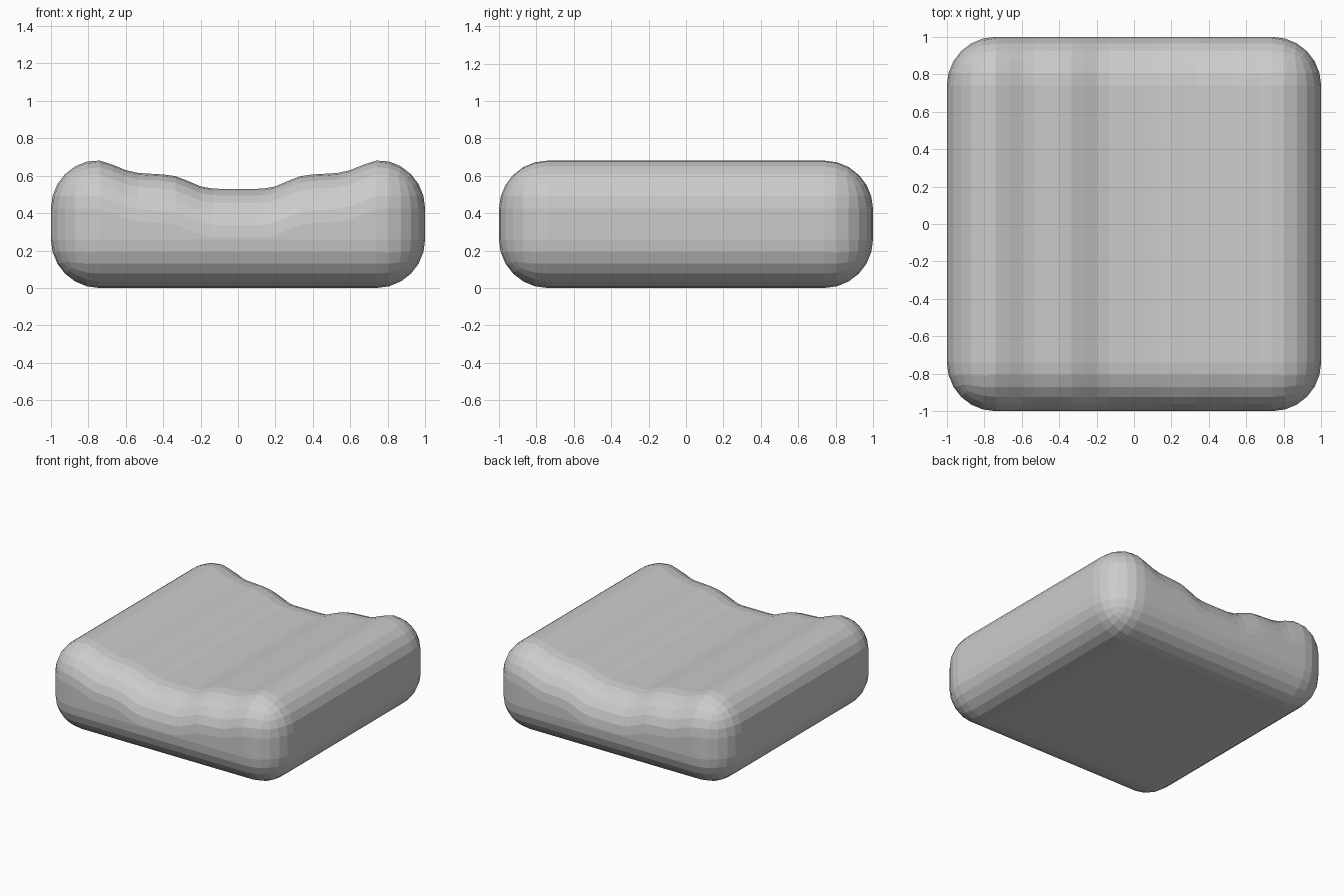
import bpy
import bmesh
import math
from mathutils import Vector

default = bpy.data.objects.get("Cube")
if default:
    bpy.data.objects.remove(default, do_unlink=True)

HEIGHT, RADIUS, STEP = 0.685, 0.26, 1 / 15

# Half profile of the dished top: distance from the centre line, height
PROFILE = [(0, 0.53), (0.13, 0.53), (0.2, 0.543), (0.27, 0.573), (0.33, 0.597),
           (0.4, 0.607), (0.53, 0.614), (0.6, 0.63), (0.67, 0.659),
           (0.74, 0.681), (0.78, HEIGHT)]


def top_height(x):
    x = abs(x)
    for (x0, z0), (x1, z1) in zip(PROFILE, PROFILE[1:]):
        if x <= x1:
            return z0 + (z1 - z0) * (x - x0) / (x1 - x0)
    return HEIGHT


# Rounded block
bm = bmesh.new()
bmesh.ops.create_cube(bm, size=1)
for v in bm.verts:
    v.co = Vector((v.co.x * 2, v.co.y * 2, (v.co.z + 0.5) * HEIGHT))
bmesh.ops.bevel(bm, geom=bm.edges[:], offset=RADIUS, segments=6, profile=0.5,
                affect='EDGES', clamp_overlap=False)

# Even slices across the width
slices = math.floor((1 - RADIUS) / STEP)
for i in range(-slices, slices + 1):
    bmesh.ops.bisect_plane(bm, geom=bm.verts[:] + bm.edges[:] + bm.faces[:],
                           plane_co=(i * STEP, 0, 0), plane_no=(1, 0, 0))

# Sink the top and its rounded rim into the dished profile
for v in bm.verts:
    if v.co.z > HEIGHT / 2:
        v.co.z -= HEIGHT - top_height(v.co.x)
bmesh.ops.recalc_face_normals(bm, faces=bm.faces[:])

mesh = bpy.data.meshes.new("cushion")
bm.to_mesh(mesh)
bm.free()
cushion = bpy.data.objects.new("cushion", mesh)
bpy.context.collection.objects.link(cushion)

# Plain grey finish
grey = bpy.data.materials.new("light_grey")
grey.use_nodes = True
grey.diffuse_color = (0.6, 0.6, 0.6, 1)
grey.node_tree.nodes["Principled BSDF"].inputs["Base Color"].default_value = grey.diffuse_color
mesh.materials.append(grey)
